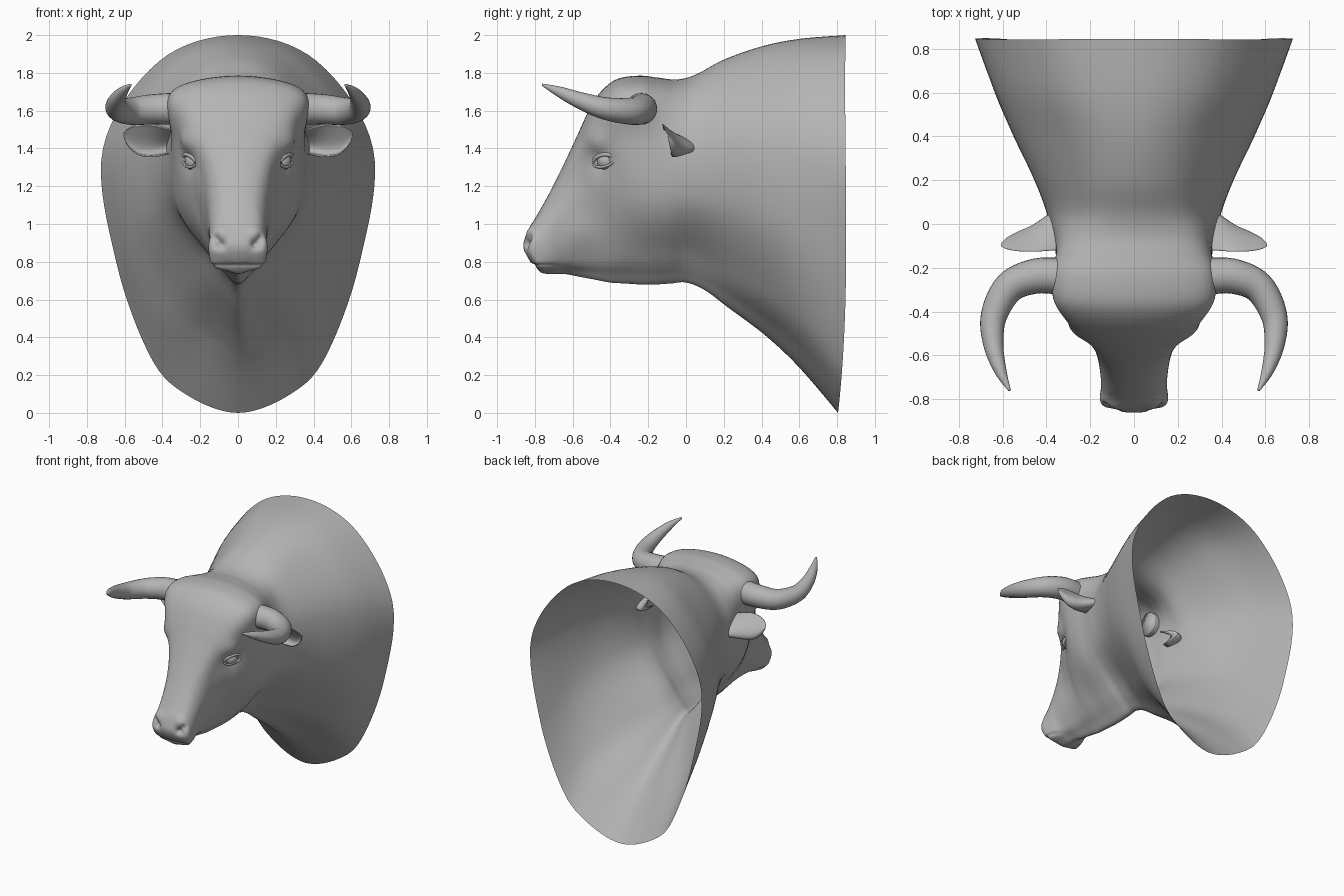
import bpy, bmesh, math
from mathutils import Vector

cube = bpy.data.objects.get("Cube")
if cube:
    bpy.data.objects.remove(cube)

grey = bpy.data.materials.new("plain_grey")
grey.use_nodes = True
grey.diffuse_color = (0.46, 0.46, 0.46, 1)
grey.node_tree.nodes["Principled BSDF"].inputs["Base Color"].default_value = grey.diffuse_color


def spline(points, steps, before=None, after=None):
    """Smooth curve through points of any dimension."""
    pts = [Vector(p) for p in points]
    pts = [Vector(before or pts[0])] + pts + [Vector(after or pts[-1])]
    result = []
    for a, b, c, d in zip(pts, pts[1:], pts[2:], pts[3:]):
        for i in range(steps):
            t = i / steps
            result.append(b + (c - a) * t / 2 + (a * 2 - b * 5 + c * 4 - d) * t * t / 2
                          + (b * 3 - a - c * 3 + d) * t ** 3 / 2)
    result.append(pts[-2])
    return result


def loft(bm, rings, cap_start=False, cap_end=False):
    """Skin a row of closed rings."""
    rows = [[bm.verts.new(p) for p in ring] for ring in rings]
    n = len(rows[0])
    for a, b in zip(rows, rows[1:]):
        for k in range(n):
            m = (k + 1) % n
            bm.faces.new((a[k], b[k], b[m], a[m]))
    if cap_start:
        bm.faces.new(rows[0])
    if cap_end:
        bm.faces.new(rows[-1][::-1])


def finish(name, bm, mirror=True, fix_normals=True):
    if fix_normals:
        bmesh.ops.recalc_face_normals(bm, faces=bm.faces)
    for face in bm.faces:
        face.smooth = True
    mesh = bpy.data.meshes.new(name)
    bm.to_mesh(mesh)
    bm.free()
    mesh.materials.append(grey)
    obj = bpy.data.objects.new(name, mesh)
    bpy.context.collection.objects.link(obj)
    if mirror:
        obj.modifiers.new("mirror", 'MIRROR')
    return obj


def tube(name, path, sides=24, steps=6):
    """Tapered tube; each path point is x, y, z, radius."""
    line = spline(path, steps)
    rings = []
    for i, p in enumerate(line):
        ahead, behind = line[min(i + 1, len(line) - 1)], line[max(i - 1, 0)]
        along = (ahead - behind).to_3d().normalized()
        side = along.cross(Vector((0, 0, 1))).normalized()
        up = side.cross(along)
        angles = [math.tau * k / sides for k in range(sides)]
        rings.append([p.to_3d() + (side * math.cos(a) + up * math.sin(a)) * p[3] for a in angles])
    bm = bmesh.new()
    loft(bm, rings, True, True)
    return finish(name, bm)


# Head and neck: sections from the open back to the nose.
# top y, top z, bottom y, bottom z, then half widths at four depths
sections = [
    (.845, 2, .805, 0, .42, .715, .645, .465),
    (.6, 1.98, .6, .24, .35, .62, .6, .42),
    (.4, 1.94, .42, .41, .28, .53, .53, .325),
    (.2, 1.87, .22, .56, .24, .44, .43, .22),
    (.05, 1.79, .1, .65, .24, .39, .375, .16),
    (-.05, 1.765, 0, .69, .27, .37, .35, .15),
    (-.15, 1.775, -.08, .685, .305, .355, .335, .16),
    (-.25, 1.785, -.16, .68, .335, .35, .325, .16),
    (-.37, 1.765, -.24, .68, .335, .335, .295, .15),
    (-.46, 1.69, -.32, .685, .285, .29, .25, .14),
    (-.52, 1.59, -.4, .69, .23, .24, .205, .12),
    (-.58, 1.46, -.48, .705, .165, .19, .18, .105),
    (-.65, 1.31, -.56, .72, .12, .165, .16, .1),
    (-.72, 1.17, -.64, .735, .1, .15, .145, .105),
    (-.79, 1.045, -.7, .735, .1, .145, .148, .12),
    (-.835, .97, -.76, .74, .1, .15, .152, .13),
    (-.86, .9, -.79, .765, .075, .125, .13, .11),
    (-.858, .86, -.825, .8, .03, .05, .055, .04),
]
depths = (.07, .3, .6, .85)
rings = []
for ty, tz, by, bz, *widths in spline(sections, 7):
    # The underside is a keel that rounds out toward the open back
    keel = widths[-1] * (.42 + .18 * min(1, max(0, (by - .5) / .3)))
    outline = [(0, 0), *zip(widths, depths), (keel, .95), (0, 1)]
    half = spline(outline, 8, (-widths[0], depths[0]), (-keel, .95))
    full = half + [Vector((-p.x, p.y)) for p in half[-2:0:-1]]
    bow = .22 * max(0, ty)
    rings.append([(w, ty + (by - ty) * t + bow * t * t * (1 - t), tz + (bz - tz) * t)
                  for w, t in full])
bm = bmesh.new()
loft(bm, rings, cap_end=True)
bm.normal_update()

# Sculpted swellings and hollows: centre, radius, height
bumps = [
    ((.26, -.45, 1.33), .065, -.02),   # eye socket
    ((.27, -.47, 1.43), .06, .022),    # brow
    ((.34, -.24, 1.62), .11, .011),    # horn root
    ((.30, -.15, 1.0), .14, .008),     # jaw
    ((.17, -.53, 1.05), .1, -.01),     # cheek hollow
    ((.095, -.845, .895), .026, -.035),  # nostril
    ((.12, -.83, .925), .02, -.02),    # nostril slit
    ((.09, -.83, .955), .035, .01),    # nostril rim
]
for v in bm.verts:
    spot = Vector((abs(v.co.x), v.co.y, v.co.z))
    push = sum(h * math.exp(-((spot - Vector(c)).length / r) ** 2) for c, r, h in bumps)
    if spot.y < -.66:                  # mouth crease
        push -= .008 * math.exp(-((spot.z - .78) / .009) ** 2) * min(1, (-.66 - spot.y) / .06)
    v.co += v.normal * push
finish("head_and_neck", bm, mirror=False, fix_normals=False)

# Horns
tube("horns", [
    (.32, -.24, 1.61, .085), (.45, -.238, 1.607, .08), (.57, -.29, 1.597, .072),
    (.64, -.42, 1.61, .06), (.642, -.55, 1.65, .046),
    (.61, -.67, 1.7, .028), (.568, -.76, 1.737, .006),
])

# Ears: cupped shells that open forward. x, centre z, half height, depth
ear = spline([(.335, 1.44, .06, .13), (.38, 1.438, .072, .12), (.46, 1.442, .088, .072),
              (.53, 1.446, .08, .045), (.58, 1.458, .05, .026), (.607, 1.472, .01, .008)], 6)
rings = []
for x, z, height, deep in ear:
    ring = []
    for scale, hollow, order in ((1, 1, 1), (.9, .55, -1)):
        for k in range(17):
            a = order * (math.pi / 2 - math.pi * k / 16)
            rise = math.sin(a) * height * scale
            back = math.cos(a) * deep * hollow * (1 - .7 * math.sin(a))
            ring.append((x, -.1 - rise * .3 + back, z + rise))
    rings.append(ring)
bm = bmesh.new()
loft(bm, rings, True, True)
finish("ears", bm)

# Eyeballs
centre = Vector((.232, -.42, 1.333))
out, back, up = Vector((.86, -.5, 0)), Vector((.5, .86, .15)), Vector((0, 0, 1))
bm = bmesh.new()
bmesh.ops.create_uvsphere(bm, u_segments=24, v_segments=16, radius=.05)
bmesh.ops.translate(bm, verts=bm.verts, vec=centre)
finish("eyeballs", bm)

# Eyelids
for name, rise, thick in (("upper_eyelids", .034, .013), ("lower_eyelids", -.03, .008)):
    path = []
    for k in range(9):
        a = math.pi * k / 8
        p = centre + back * .066 * math.cos(a) + up * rise * math.sin(a)
        p += out * (.025 + .013 * math.sin(a))
        path.append((*p, thick * (.5 + .5 * math.sin(a))))
    tube(name, path, sides=10, steps=3)
